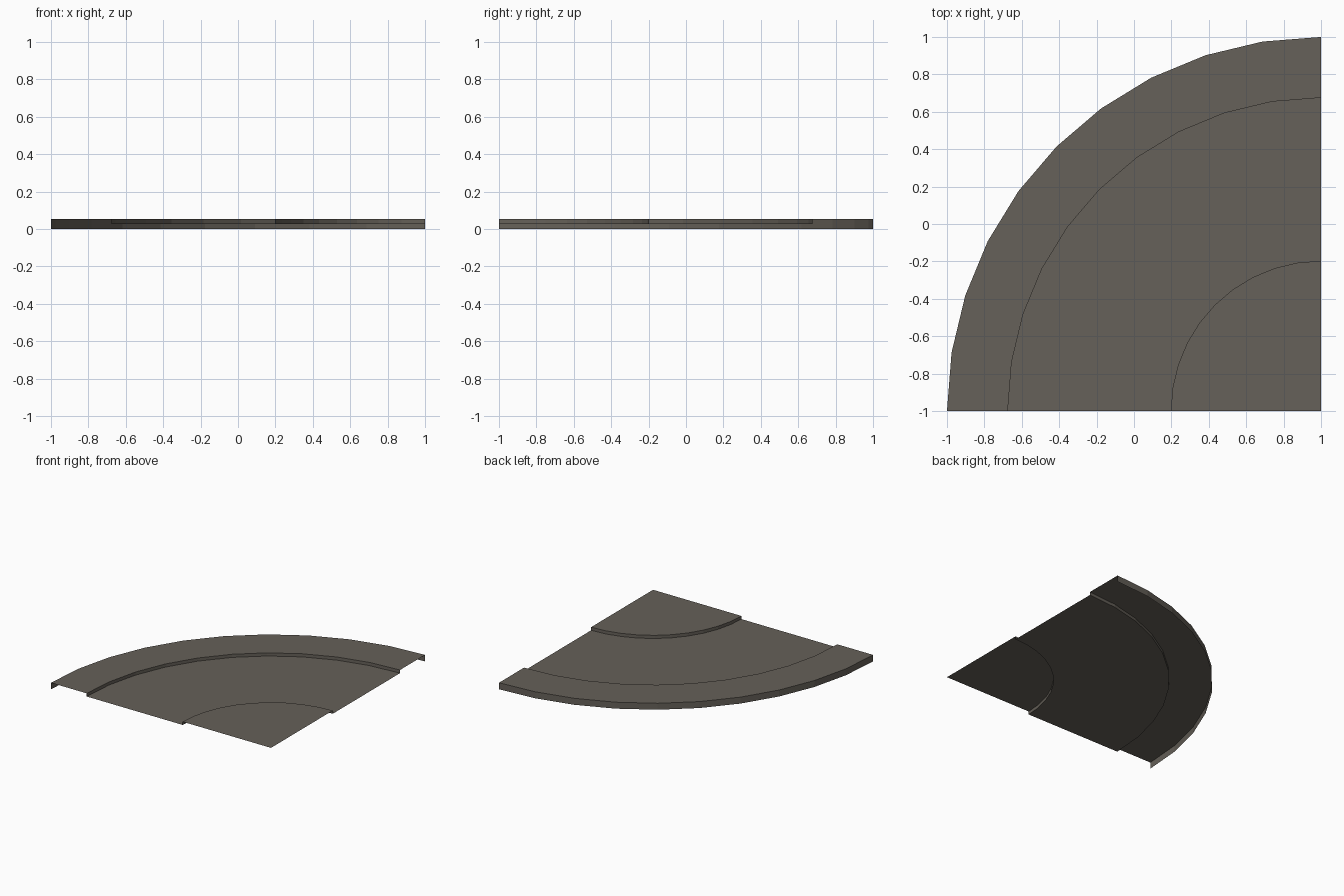
import bpy, bmesh, math

if "Cube" in bpy.data.objects:
    bpy.data.objects.remove(bpy.data.objects["Cube"])

# Quarter-turn road tile: an open shell swept about the corner at (1, -1)
CX, CY = 1.0, -1.0
SEGMENTS = 10
TOP, ROAD = 0.053, 0.027
R_OUT, R_OUTER_KERB, R_INNER_KERB = 2.0, 1.675, 0.803

grey = bpy.data.materials.new("warm_grey_paving")
grey.diffuse_color = (0.133, 0.119, 0.100, 1)
grey.use_nodes = True
grey.node_tree.nodes["Principled BSDF"].inputs["Base Color"].default_value = grey.diffuse_color


def sweep(name, profile):
    """Sweep (radius, z) points, listed from inside to outside, through 90 degrees."""
    bm = bmesh.new()
    rows = []
    for r, z in profile:
        if r == 0:
            rows.append([bm.verts.new((CX, CY, z))] * (SEGMENTS + 1))
            continue
        row = []
        for i in range(SEGMENTS + 1):
            a = math.pi / 2 + i * math.pi / 2 / SEGMENTS
            row.append(bm.verts.new((CX + r * math.cos(a), CY + r * math.sin(a), z)))
        rows.append(row)
    for inner, outer in zip(rows, rows[1:]):
        for i in range(SEGMENTS):
            loop = [inner[i], outer[i], outer[i + 1], inner[i + 1]]
            bm.faces.new(list(dict.fromkeys(loop)))
    mesh = bpy.data.meshes.new(name)
    bm.to_mesh(mesh)
    bm.free()
    mesh.materials.append(grey)
    obj = bpy.data.objects.new(name, mesh)
    bpy.context.collection.objects.link(obj)


# Raised corner pavement with its kerb face
sweep("inner_pavement", [(0, TOP), (R_INNER_KERB, TOP), (R_INNER_KERB, ROAD)])
# Sunken curved road
sweep("road", [(R_INNER_KERB, ROAD), (R_OUTER_KERB, ROAD)])
# Outer pavement with kerb face and outside skirt
sweep("outer_pavement", [(R_OUTER_KERB, ROAD), (R_OUTER_KERB, TOP),
                         (R_OUT, TOP), (R_OUT, 0)])
